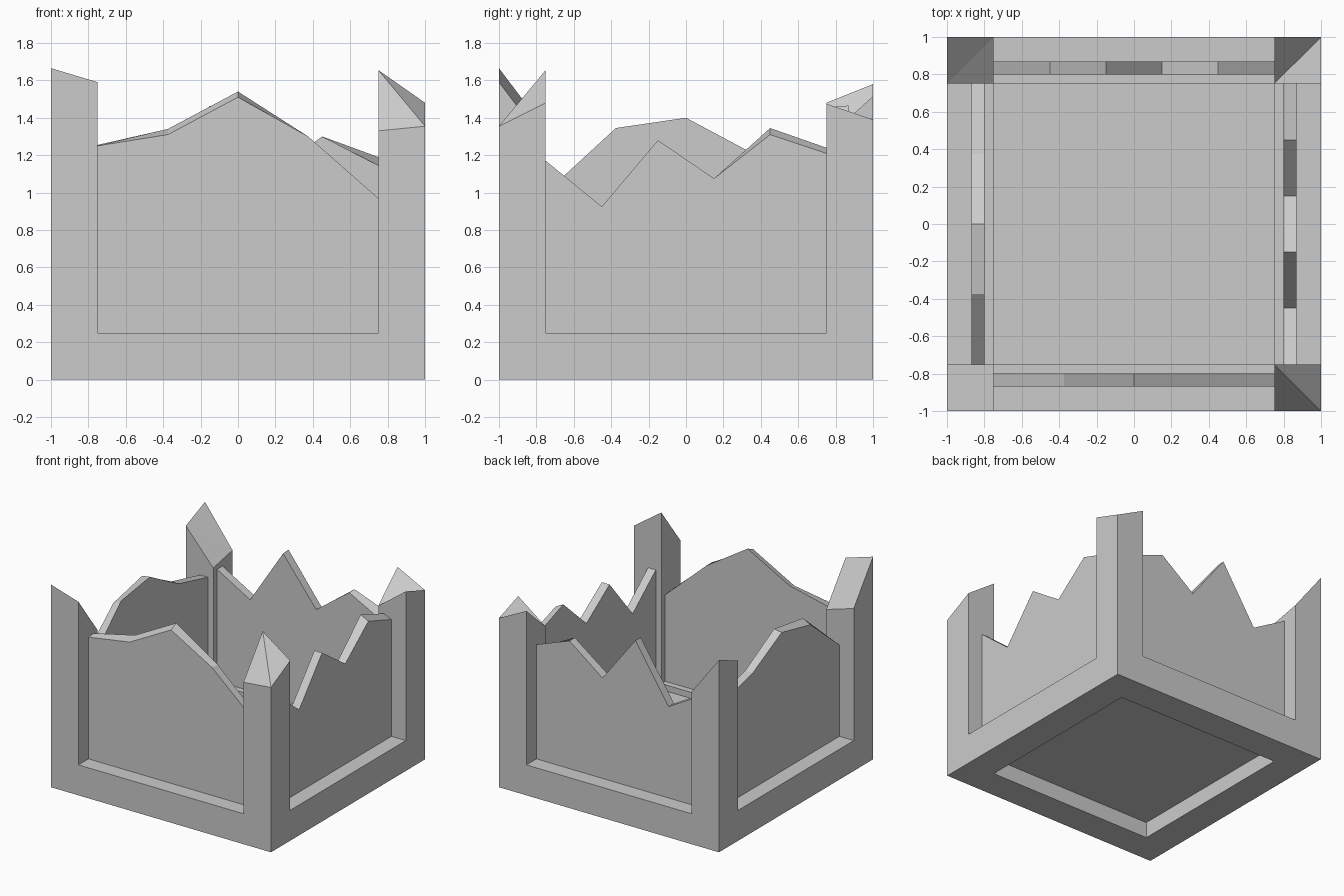
import bpy, bmesh
from mathutils import Vector

if "Cube" in bpy.data.objects:
    bpy.data.objects.remove(bpy.data.objects["Cube"], do_unlink=True)

# Single stone colour
GREY = (0.6, 0.6, 0.6, 1.0)
stone = bpy.data.materials.new("grey_stone")
stone.use_nodes = True
stone.diffuse_color = GREY
bsdf = stone.node_tree.nodes["Principled BSDF"]
bsdf.inputs["Base Color"].default_value = GREY
bsdf.inputs["Roughness"].default_value = 0.9

OUTER, INNER, LEDGE = 1.0, 0.75, 0.25


def finish(name, bm):
    bmesh.ops.recalc_face_normals(bm, faces=bm.faces[:])
    mesh = bpy.data.meshes.new(name)
    bm.to_mesh(mesh)
    bm.free()
    mesh.materials.append(stone)
    obj = bpy.data.objects.new(name, mesh)
    bpy.context.collection.objects.link(obj)
    return obj


# Base frame and corner posts share one mesh; faces met twice are internal
frame = bmesh.new()
shared = {}


def vert(co):
    key = tuple(round(c, 3) for c in co)
    if key not in shared:
        shared[key] = frame.verts.new(key)
    return shared[key]


def toggle_face(points):
    verts = [vert(p) for p in points]
    old = frame.faces.get(verts)
    if old:
        frame.faces.remove(old)
    else:
        frame.faces.new(verts)


def prism(corners, bottom, tops, split=None):
    """Column over four corners with its own height at each one."""
    low = [(x, y, bottom) for x, y in corners]
    high = [(x, y, z) for (x, y), z in zip(corners, tops)]
    toggle_face(low)
    for i in range(4):
        j = (i + 1) % 4
        toggle_face([low[i], low[j], high[j], high[i]])
    if split is None:
        toggle_face(high)
    else:
        ring = high[split:] + high[:split]
        toggle_face(ring[:3])
        toggle_face([ring[0], ring[2], ring[3]])


# Broken post tops: heights at inner, x-side, outer and y-side corners, then split
posts = {
    (1, -1): ((1.655, 1.48, 1.355, 1.33), 0),
    (1, 1): ((1.29, 1.475, 1.39, 1.515), 0),
    (-1, 1): ((1.2, 1.48, 1.58, 1.25), 1),
    (-1, -1): ((1.26, 1.335, 1.665, 1.59), 0),
}
for (sx, sy), (tops, split) in posts.items():
    a, b, c, d = sx * INNER, sx * OUTER, sy * INNER, sy * OUTER
    square = [(a, c), (b, c), (b, d), (a, d)]
    prism(square, 0, [LEDGE] * 4)
    prism(square, LEDGE, tops, split)

# Low beams between the posts
for s in (-1, 1):
    a, b = s * INNER, s * OUTER
    prism([(-INNER, a), (INNER, a), (INNER, b), (-INNER, b)], 0, [LEDGE] * 4)
    prism([(a, -INNER), (a, INNER), (b, INNER), (b, -INNER)], 0, [LEDGE] * 4)
finish("corner_posts_and_base_frame", frame)


# Thin recessed walls with jagged tops
def wall(name, axis, side, outer_tops, inner_tops):
    bm = bmesh.new()
    rings = []
    count = len(outer_tops)
    for i in range(count):
        along = -INNER + 2 * INNER * i / (count - 1)
        section = ((0.87, 0.2), (0.87, outer_tops[i]),
                   (0.8, inner_tops[i]), (0.8, 0.2))
        ring = []
        for depth, z in section:
            xy = (along, side * depth) if axis == "x" else (side * depth, along)
            ring.append(bm.verts.new(Vector((*xy, z))))
        rings.append(ring)
    for r, s in zip(rings, rings[1:]):
        for i in range(4):
            j = (i + 1) % 4
            bm.faces.new((r[i], r[j], s[j], s[i]))
    bm.faces.new(rings[0])
    bm.faces.new(rings[-1])
    finish(name, bm)


wall("front_wall", "x", -1,
     (1.25, 1.31, 1.51, 1.3, 0.97), (1.255, 1.34, 1.54, 1.3, 0.96))
wall("back_wall", "x", 1,
     (1.17, 1.0, 1.465, 1.075, 1.3, 1.19), (1.17, 1.0, 1.46, 1.08, 1.3, 1.145))
wall("left_wall", "y", 1,
     (1.17, 0.925, 1.28, 1.075, 1.31, 1.21), (1.17, 0.925, 1.28, 1.075, 1.345, 1.24))
wall("right_wall", "y", -1,
     (1.0, 1.31, 1.39, 1.2, 1.11), (1.0, 1.345, 1.4, 1.2, 1.11))

# Recessed floor slab
floor = bmesh.new()
bmesh.ops.create_cube(floor, size=1)
bmesh.ops.scale(floor, verts=floor.verts, vec=(2 * INNER, 2 * INNER, 0.07))
bmesh.ops.translate(floor, verts=floor.verts, vec=(0, 0, 0.165))
finish("floor", floor)
